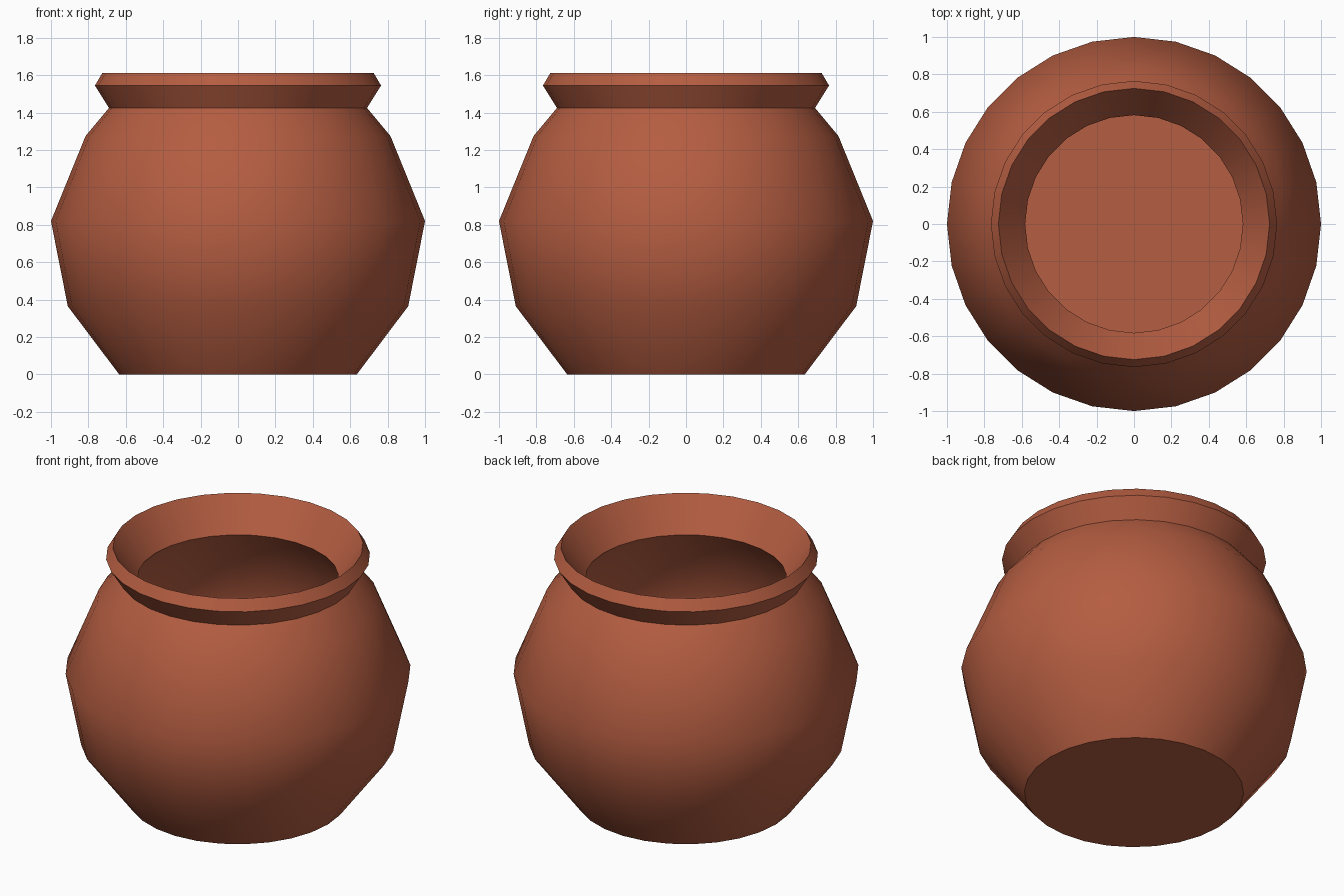
import bpy, bmesh, math

if "Cube" in bpy.data.objects:
    bpy.data.objects.remove(bpy.data.objects["Cube"])

SIDES = 28

# Clay material
clay = bpy.data.materials.new("terracotta")
clay.diffuse_color = (0.46, 0.11, 0.053, 1)
clay.use_nodes = True
clay.node_tree.nodes["Principled BSDF"].inputs["Base Color"].default_value = clay.diffuse_color

# Profile (radius, height): outside from base to lip, then inside down to the floor
profile = [
    (0.635, 0.0), (0.91, 0.365), (1.0, 0.82), (0.815, 1.275), (0.69, 1.425),
    (0.765, 1.545), (0.725, 1.612),
    (0.582, 1.41), (0.725, 1.22), (0.89, 0.81), (0.81, 0.41), (0.585, 0.1),
]

bm = bmesh.new()
rings = []
for r, z in profile:
    rings.append([bm.verts.new((r * math.cos(2 * math.pi * i / SIDES),
                                r * math.sin(2 * math.pi * i / SIDES), z))
                  for i in range(SIDES)])

# Walls between neighbouring rings
for a, b in zip(rings, rings[1:]):
    for i in range(SIDES):
        j = (i + 1) % SIDES
        bm.faces.new((a[i], a[j], b[j], b[i]))

# Underside and inner floor
bm.faces.new(rings[0][::-1])
bm.faces.new(rings[-1])

mesh = bpy.data.meshes.new("pot")
bm.to_mesh(mesh)
bm.free()
mesh.materials.append(clay)
pot = bpy.data.objects.new("pot", mesh)
bpy.context.collection.objects.link(pot)

# Smooth belly, sharp neck, lip and base
bpy.context.view_layer.objects.active = pot
pot.select_set(True)
bpy.ops.object.shade_smooth_by_angle(angle=math.radians(42))
